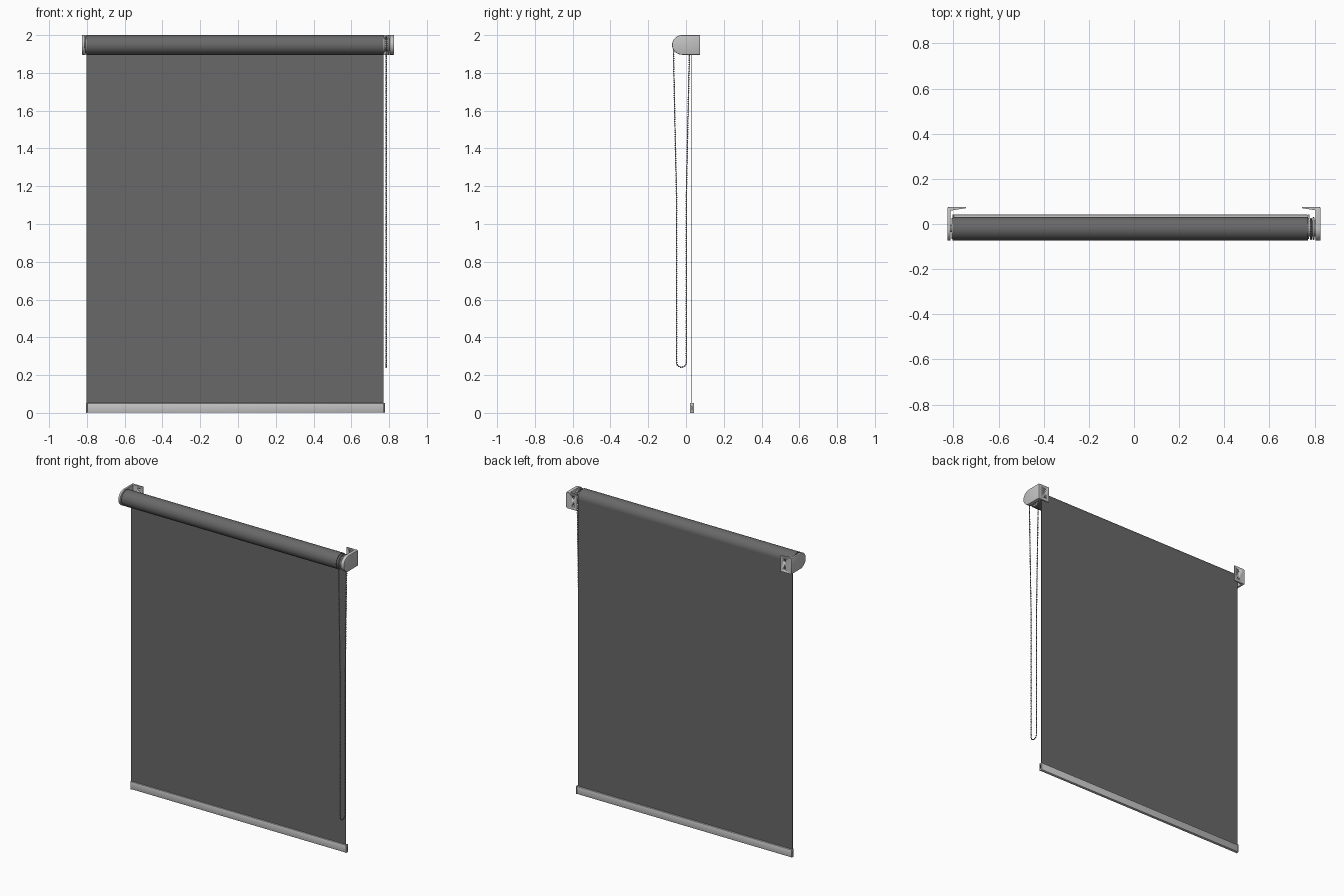
import bpy, bmesh, math
from mathutils import Vector, Matrix

if "Cube" in bpy.data.objects:
    bpy.data.objects.remove(bpy.data.objects["Cube"], do_unlink=True)

AXIS_Y, AXIS_Z, ROLL_R = -0.02, 1.948, 0.052


def material(name, value):
    m = bpy.data.materials.new(name)
    m.use_nodes = True
    colour = (value, value, value, 1)
    m.diffuse_color = colour
    m.node_tree.nodes["Principled BSDF"].inputs["Base Color"].default_value = colour
    return m


FABRIC = material("dark grey fabric", 0.14)
PLASTIC = material("light grey plastic", 0.55)
CHAIN = material("chain grey", 0.22)
DARK = material("dark recess", 0.06)


def finish(bm, name, mat, smooth=True, bevel=0):
    bmesh.ops.recalc_face_normals(bm, faces=bm.faces)
    mesh = bpy.data.meshes.new(name)
    bm.to_mesh(mesh)
    bm.free()
    ob = bpy.data.objects.new(name, mesh)
    bpy.context.collection.objects.link(ob)
    mesh.materials.append(mat)
    bpy.ops.object.select_all(action='DESELECT')
    ob.select_set(True)
    bpy.context.view_layer.objects.active = ob
    if bevel:
        mod = ob.modifiers.new("soft edges", 'BEVEL')
        mod.width, mod.segments, mod.limit_method = bevel, 2, 'ANGLE'
        bpy.ops.object.modifier_apply(modifier=mod.name)
    if smooth:
        bpy.ops.object.shade_smooth_by_angle(angle=math.radians(35))
    return ob


def box(name, mat, x, y, z, bevel=0):
    bm = bmesh.new()
    size = [b - a for a, b in (x, y, z)]
    mid = [(a + b) / 2 for a, b in (x, y, z)]
    bmesh.ops.create_cube(bm, size=1, matrix=Matrix.Translation(mid) @ Matrix.Diagonal((*size, 1)))
    return finish(bm, name, mat, bevel > 0, bevel)


def cylinder(name, mat, x0, x1, r, bevel=0, segments=48):
    # Cylinder lying along x on the roller axis
    bm = bmesh.new()
    place = Matrix.Translation(((x0 + x1) / 2, AXIS_Y, AXIS_Z)) @ Matrix.Rotation(math.pi / 2, 4, 'Y')
    bmesh.ops.create_cone(bm, cap_ends=True, segments=segments, radius1=r, radius2=r,
                          depth=abs(x1 - x0), matrix=place)
    return finish(bm, name, mat, True, bevel)


def prism(name, mat, points, offset, bevel=0):
    bm = bmesh.new()
    face = bm.faces.new([bm.verts.new(p) for p in points])
    out = bmesh.ops.extrude_face_region(bm, geom=[face])
    bmesh.ops.translate(bm, vec=offset, verts=[v for v in out["geom"] if isinstance(v, bmesh.types.BMVert)])
    return finish(bm, name, mat, True, bevel)


def drill(target, x, y, z, r):
    # Hole through the target along y
    bm = bmesh.new()
    place = Matrix.Translation((x, y, z)) @ Matrix.Rotation(math.pi / 2, 4, 'X')
    bmesh.ops.create_cone(bm, cap_ends=True, segments=20, radius1=r, radius2=r, depth=0.1, matrix=place)
    cutter = finish(bm, "hole_cutter", PLASTIC)
    cutter.hide_render = True
    mod = target.modifiers.new("hole", 'BOOLEAN')
    mod.operation, mod.object, mod.solver = 'DIFFERENCE', cutter, 'EXACT'
    bpy.context.view_layer.objects.active = target
    bpy.ops.object.modifier_apply(modifier=mod.name)
    bpy.data.objects.remove(cutter, do_unlink=True)


# Rolled and hanging fabric
cylinder("fabric_roll", FABRIC, -0.803, 0.77, ROLL_R, segments=64)
box("hanging_fabric", FABRIC, (-0.803, 0.77), (0.0295, 0.032), (0.045, AXIS_Z))

# Bottom bar with end caps and slots
box("bottom_bar", PLASTIC, (-0.8, 0.772), (0.021, 0.042), (0.001, 0.052), 0.005)
for side, x in (("right", -0.801), ("left", 0.774)):
    box(side + "_bar_cap", PLASTIC, (x - 0.003, x + 0.003), (0.02, 0.043), (0, 0.053), 0.002)
    outer = x + math.copysign(0.003, x)
    box(side + "_bar_slot", DARK, (outer - 0.0005, outer + 0.0005), (0.029, 0.034), (0.012, 0.04))

# Wall brackets: rounded side plate, tapered wall flange, screw holes
z0, z1 = AXIS_Z - ROLL_R - 0.001, 2.0
for side, s, inner in (("right", -1, 0.812), ("left", 1, 0.803)):
    outer = 0.827
    arc = [math.pi / 2 + math.pi * i / 24 for i in range(25)]
    outline = [(s * inner, AXIS_Y + 0.054 * math.cos(a), AXIS_Z + ROLL_R * math.sin(a)) for a in arc]
    outline += [(s * inner, 0.075, AXIS_Z - ROLL_R), (s * inner, 0.075, AXIS_Z + ROLL_R)]
    prism(side + "_bracket_plate", PLASTIC, outline, (s * (outer - inner), 0, 0), 0.004)
    flange = prism(side + "_wall_flange", PLASTIC,
                   [(s * x, y, z0) for x, y in ((0.82, 0.075), (0.745, 0.075), (0.745, 0.07),
                                                (0.79, 0.063), (0.82, 0.058))],
                   (0, 0, z1 - z0))
    for z in (AXIS_Z - 0.026, AXIS_Z + 0.026):
        drill(flange, s * 0.775, 0.07, z, 0.008)

# Idle end: cap and pin
cylinder("idle_end_cap", PLASTIC, -0.809, -0.802, 0.046, 0.002)
cylinder("idle_pin", PLASTIC, -0.82, -0.8, 0.015)

# Drive end: two flanges with the chain wheel between them
cylinder("drive_collar", PLASTIC, 0.769, 0.776, 0.046, 0.002)
cylinder("chain_wheel", PLASTIC, 0.772, 0.806, 0.036)
cylinder("drive_cover", PLASTIC, 0.791, 0.8, 0.05, 0.003)

# Bead chain loop: over the wheel, down both strands, round the bottom
def arc_points(cy, cz, r, start, end, n=24):
    return [Vector((0.784, cy + r * math.cos(a), cz + r * math.sin(a)))
            for a in (start + (end - start) * i / n for i in range(n + 1))]


loop = arc_points(AXIS_Y, AXIS_Z, 0.043, 0, math.pi)
loop += [Vector((0.784, y, z)) for y, z in ((-0.066, 1.9), (-0.058, 1.5), (-0.05, 1.15))]
loop += arc_points(-0.024, 0.268, 0.026, math.pi, 2 * math.pi)
loop += [Vector((0.784, y, z)) for y, z in ((0.002, 1.15), (0.009, 1.5), (0.018, 1.9))]
loop.append(loop[0].copy())

bm = bmesh.new()
spacing, carry = 0.0115, 0.0
for a, b in zip(loop, loop[1:]):
    length = (b - a).length
    while carry < length:
        bmesh.ops.create_icosphere(bm, subdivisions=2, radius=0.0042,
                                   matrix=Matrix.Translation(a.lerp(b, carry / length)))
        carry += spacing
    carry -= length
finish(bm, "chain_beads", CHAIN)

curve = bpy.data.curves.new("chain_cord", 'CURVE')
curve.dimensions = '3D'
curve.bevel_depth, curve.bevel_resolution = 0.0015, 1
spline = curve.splines.new('POLY')
spline.points.add(len(loop) - 2)
for point, co in zip(spline.points, loop):
    point.co = (*co, 1)
spline.use_cyclic_u = True
curve.materials.append(CHAIN)
bpy.context.collection.objects.link(bpy.data.objects.new("chain_cord", curve))
